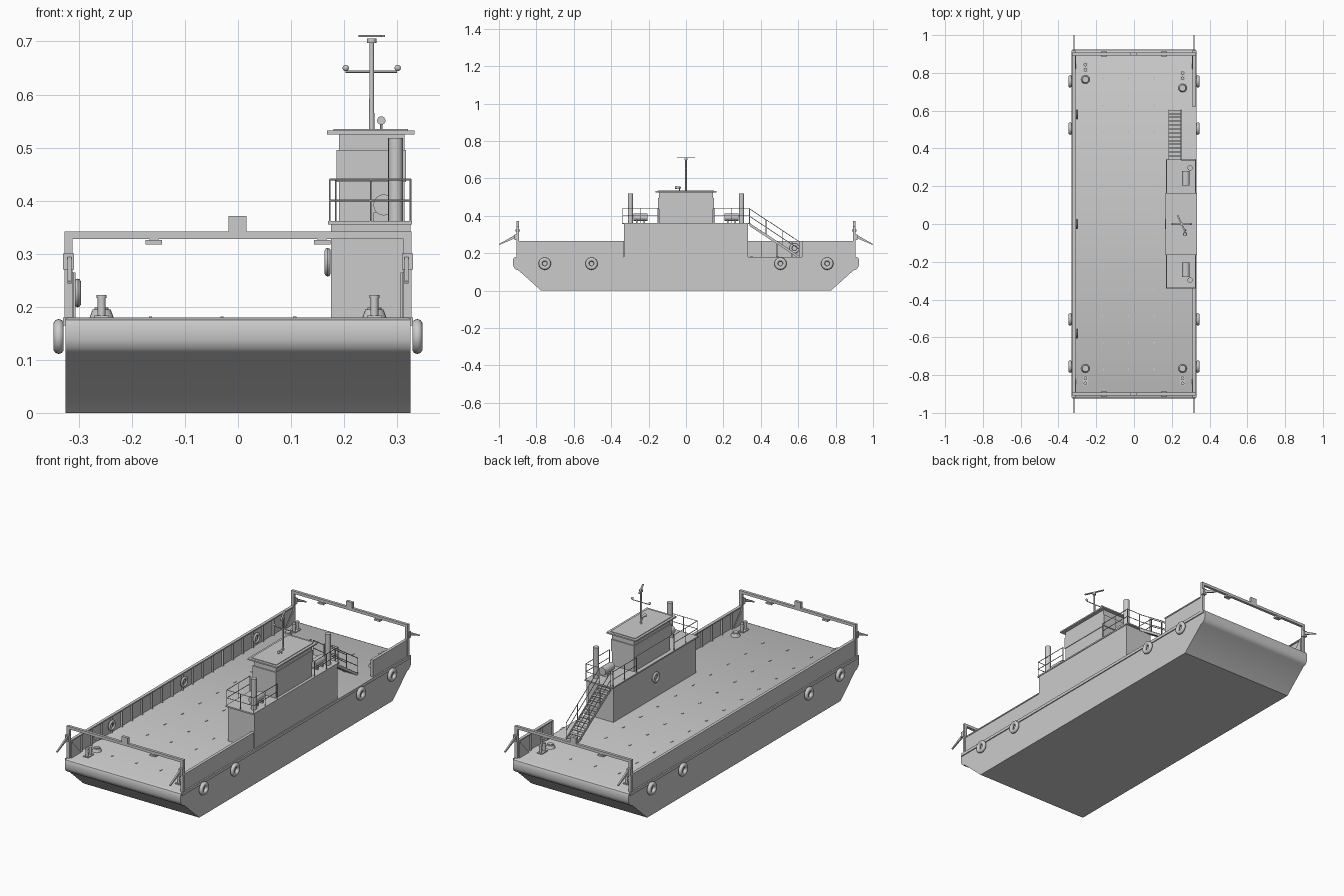
import bpy, bmesh, math
from mathutils import Vector

cube = bpy.data.objects.get("Cube")
if cube:
    bpy.data.objects.remove(cube, do_unlink=True)

grey = bpy.data.materials.new("plain grey paint")
grey.use_nodes = True
grey.diffuse_color = (0.6, 0.6, 0.6, 1)
grey.node_tree.nodes["Principled BSDF"].inputs["Base Color"].default_value = (0.6, 0.6, 0.6, 1)


def finish(name, bm, smooth=False):
    bmesh.ops.recalc_face_normals(bm, faces=bm.faces)
    mesh = bpy.data.meshes.new(name)
    bm.to_mesh(mesh)
    bm.free()
    mesh.materials.append(grey)
    ob = bpy.data.objects.new(name, mesh)
    bpy.context.collection.objects.link(ob)
    if smooth:
        bpy.ops.object.select_all(action='DESELECT')
        ob.select_set(True)
        bpy.context.view_layer.objects.active = ob
        bpy.ops.object.shade_smooth_by_angle(angle=math.radians(40))
    return ob


def add_box(bm, x0, x1, y0, y1, z0, z1):
    verts = bmesh.ops.create_cube(bm, size=1)["verts"]
    for v in verts:
        v.co = Vector((x1 if v.co.x > 0 else x0, y1 if v.co.y > 0 else y0, z1 if v.co.z > 0 else z0))


def box(name, *bounds):
    bm = bmesh.new()
    add_box(bm, *bounds)
    return finish(name, bm)


def add_rod(bm, a, b, r, r2=None, sides=8):
    a, b = Vector(a), Vector(b)
    verts = bmesh.ops.create_cone(bm, cap_ends=True, segments=sides, radius1=r,
                                  radius2=r if r2 is None else r2, depth=(b - a).length)["verts"]
    turn = (b - a).to_track_quat('Z', 'Y')
    for v in verts:
        v.co = turn @ v.co + (a + b) / 2


def rod(name, a, b, r, r2=None, sides=16):
    bm = bmesh.new()
    add_rod(bm, a, b, r, r2, sides)
    return finish(name, bm, True)


def extrude_x(name, points, x0, x1, smooth=False):
    """Prism from a (y, z) outline."""
    bm = bmesh.new()
    face = bm.faces.new([bm.verts.new((x0, y, z)) for y, z in points])
    new = bmesh.ops.extrude_face_region(bm, geom=[face])["geom"]
    bmesh.ops.translate(bm, verts=[g for g in new if isinstance(g, bmesh.types.BMVert)], vec=(x1 - x0, 0, 0))
    return finish(name, bm, smooth)


def ring(name, centre, major, minor, width):
    """Ring around the x axis; width is its half thickness along x."""
    bm = bmesh.new()
    rows = []
    for i in range(24):
        a = math.tau * i / 24
        row = []
        for j in range(10):
            b = math.tau * j / 10
            r = major + minor * math.cos(b)
            row.append(bm.verts.new(Vector(centre) + Vector((width * math.sin(b), r * math.cos(a), r * math.sin(a)))))
        rows.append(row)
    for i in range(24):
        for j in range(10):
            k, m = (i + 1) % 24, (j + 1) % 10
            bm.faces.new((rows[i][j], rows[k][j], rows[k][m], rows[i][m]))
    return finish(name, bm, True)


# Hull with raked ends and rounded end fenders
end = [(0.775, 0), (0.895, 0.108), (0.908, 0.112), (0.919, 0.122), (0.925, 0.137),
       (0.925, 0.165), (0.921, 0.175), (0.91, 0.18)]
extrude_x("hull", end + [(-y, z) for y, z in reversed(end)], -0.325, 0.325, True)
for s in (-1, 1):
    side = "left" if s > 0 else "right"
    x = sorted((s * 0.322, s * 0.33))
    box(side + "_rub_rail", *x, -0.915, 0.915, 0.165, 0.18)
    for y in (-0.755, -0.505, 0.505, 0.755):
        ring(side + "_tyre_fender", (s * 0.338, y, 0.144), 0.0225, 0.0105, 0.01)

# Bulwarks with inner ribs
spans = {1: [(-0.895, -0.335), (0.62, 0.895)], -1: [(-0.895, 0.895)]}
for s, parts in spans.items():
    bm = bmesh.new()
    for y0, y1 in parts:
        add_box(bm, *sorted((s * 0.317, s * 0.323)), y0, y1, 0.178, 0.265)
        add_box(bm, *sorted((s * 0.311, s * 0.326)), y0, y1, 0.26, 0.266)
        n = max(2, round((y1 - y0) / 0.08))
        for i in range(n + 1):
            y = y0 + 0.004 + (y1 - y0 - 0.008) * i / n
            add_box(bm, *sorted((s * 0.308, s * 0.318)), y - 0.002, y + 0.002, 0.178, 0.262)
    finish("bulwark", bm)
for y in (-0.58, 0, 0.58):
    ring("life_ring", (-0.302, y, 0.226), 0.02, 0.007, 0.006)
ring("cabin_life_ring", (0.169, 0, 0.284), 0.02, 0.007, 0.006)

# End portals, lamps, ramp arms and mooring gear
for e in (-1, 1):
    bm = bmesh.new()
    ys = sorted((e * 0.893, e * 0.907))
    add_box(bm, -0.327, 0.327, *ys, 0.328, 0.342)
    for s in (-1, 1):
        add_box(bm, *sorted((s * 0.312, s * 0.327)), *ys, 0.178, 0.33)
        add_box(bm, *sorted((s * 0.143, s * 0.174)), *sorted((e * 0.888, e * 0.912)), 0.317, 0.326)
        add_box(bm, *sorted((s * 0.15, s * 0.167)), *ys, 0.325, 0.33)
    finish("end_portal", bm)
    box("portal_lamp_box", -0.018, 0.016, *ys, 0.342, 0.371)
    for s in (-1, 1):
        xs = sorted((s * 0.314, s * 0.321))
        extrude_x("portal_arm", [(e * 0.9, 0.292), (e * 0.92, 0.294), (e, 0.249),
                                 (e * 0.998, 0.244), (e * 0.93, 0.273)], *xs)
        box("arm_bracket", *sorted((s * 0.309, s * 0.33)), *sorted((e * 0.9, e * 0.918)), 0.27, 0.3)
        extrude_x("portal_gusset", [(e * 0.898, 0.18), (e * 0.898, 0.265), (e * 0.82, 0.18)],
                  *sorted((s * 0.306, s * 0.311)))
        y = 0.72 if s == e == 1 else e * 0.765
        rod("capstan_base", (s * 0.257, y, 0.179), (s * 0.257, y, 0.195), 0.023, 0.017, 20)
        rod("capstan_top", (s * 0.257, y, 0.195), (s * 0.257, y, 0.199), 0.013, 0.013, 20)
        bm = bmesh.new()
        by = y + e * 0.065
        add_box(bm, s * 0.257 - 0.014, s * 0.257 + 0.014, by - 0.024, by + 0.024, 0.179, 0.184)
        for d in (-0.014, 0.014):
            add_rod(bm, (s * 0.257, by + d, 0.18), (s * 0.257, by + d, 0.22), 0.0075, sides=12)
            add_rod(bm, (s * 0.257, by + d, 0.217), (s * 0.257, by + d, 0.222), 0.0095, sides=12)
        finish("mooring_bitts", bm, True)

# Small lashing plates in lanes on the deck
bm = bmesh.new()
for x in (-0.165, -0.03, 0.107):
    for i in range(12):
        y = -0.77 + i * 0.14
        add_box(bm, x - 0.003, x + 0.003, y - 0.008, y + 0.008, 0.179, 0.182)
finish("lashing_plates", bm)

# Deckhouse and wheelhouse
box("deckhouse", 0.175, 0.325, -0.332, 0.332, 0.178, 0.357)
box("upper_deck", 0.17, 0.328, -0.342, 0.345, 0.355, 0.362)
box("wheelhouse", 0.19, 0.314, -0.145, 0.145, 0.36, 0.527)
box("wheelhouse_window_band", 0.186, 0.317, -0.15, 0.15, 0.435, 0.495)
box("wheelhouse_roof", 0.168, 0.333, -0.163, 0.163, 0.525, 0.532)
box("wheelhouse_roof_panel", 0.18, 0.32, -0.15, 0.15, 0.53, 0.535)

# Funnels and life raft canisters on cradles
for e in (-1, 1):
    rod("funnel", (0.297, e * 0.297, 0.36), (0.297, e * 0.297, 0.518), 0.014)
    rod("raft_canister", (0.275, e * 0.205, 0.392), (0.275, e * 0.28, 0.392), 0.02)
    for y in (0.222, 0.262):
        box("raft_cradle", 0.255, 0.295, e * y - 0.004, e * y + 0.004, 0.36, 0.378)

# Upper deck railings, leaving the stair head open
for e in (-1, 1):
    bm = bmesh.new()
    y_end = e * 0.338
    path = [(0.173, e * 0.15), (0.173, y_end), (0.25, y_end), (0.325, y_end), (0.325, e * 0.15)]
    for i, (a, b) in enumerate(zip(path, path[1:])):
        if not (e > 0 and i == 1):
            for z in (0.4, 0.44):
                add_rod(bm, (*a, z), (*b, z), 0.0018, sides=6)
    posts = path + [(x, e * 0.245) for x in (0.173, 0.325)]
    for p in posts:
        add_rod(bm, (*p, 0.36), (*p, 0.441), 0.0018, sides=6)
    finish("upper_railing", bm)

# Stairs with stringers, treads and handrails
bm = bmesh.new()
y0, z0, y1, z1 = 0.34, 0.355, 0.605, 0.18
for i in range(13):
    t = (i + 0.5) / 13
    y, z = y0 + (y1 - y0) * t, z0 + (z1 - z0) * t
    add_box(bm, 0.185, 0.248, y - 0.009, y + 0.009, z - 0.002, z + 0.002)
for x in (0.184, 0.249):
    for lift in (0.042, 0.082):
        add_rod(bm, (x, y0, z0 + lift), (x, y1, z1 + lift), 0.0018, sides=6)
    for t in (0, 0.33, 0.66, 1):
        y, z = y0 + (y1 - y0) * t, z0 + (z1 - z0) * t
        add_rod(bm, (x, y, z), (x, y, z + 0.083), 0.0018, sides=6)
finish("stair_treads_and_rails", bm)
for x in (0.182, 0.247):
    extrude_x("stair_stringer", [(y0, z0 + 0.006), (y1, z1 + 0.006), (y1, z1 - 0.001), (y1 - 0.012, z1 - 0.001),
                                 (y0, z0 - 0.01)], x, x + 0.004)

# Mast, yard with lamps, radar scanner and horn
rod("mast", (0.252, 0, 0.53), (0.252, 0, 0.7), 0.005, 0.004)
rod("radar_motor", (0.252, 0, 0.697), (0.252, 0, 0.706), 0.009)
scanner = box("radar_scanner", -0.004, 0.004, -0.051, 0.051, -0.002, 0.002)
scanner.location = (0.252, 0, 0.71)
scanner.rotation_euler.z = math.radians(25)
rod("mast_yard", (0.203, 0, 0.643), (0.3, 0, 0.643), 0.002)
for x in (0.203, 0.301):
    bm = bmesh.new()
    bmesh.ops.create_uvsphere(bm, u_segments=12, v_segments=8, radius=0.006)
    bmesh.ops.translate(bm, verts=bm.verts, vec=(x, 0, 0.65))
    finish("yard_lamp", bm, True)
rod("horn", (0.27, -0.06, 0.551), (0.27, -0.028, 0.551), 0.008, 0.004)
rod("horn_stand", (0.27, -0.035, 0.53), (0.27, -0.035, 0.55), 0.002)
